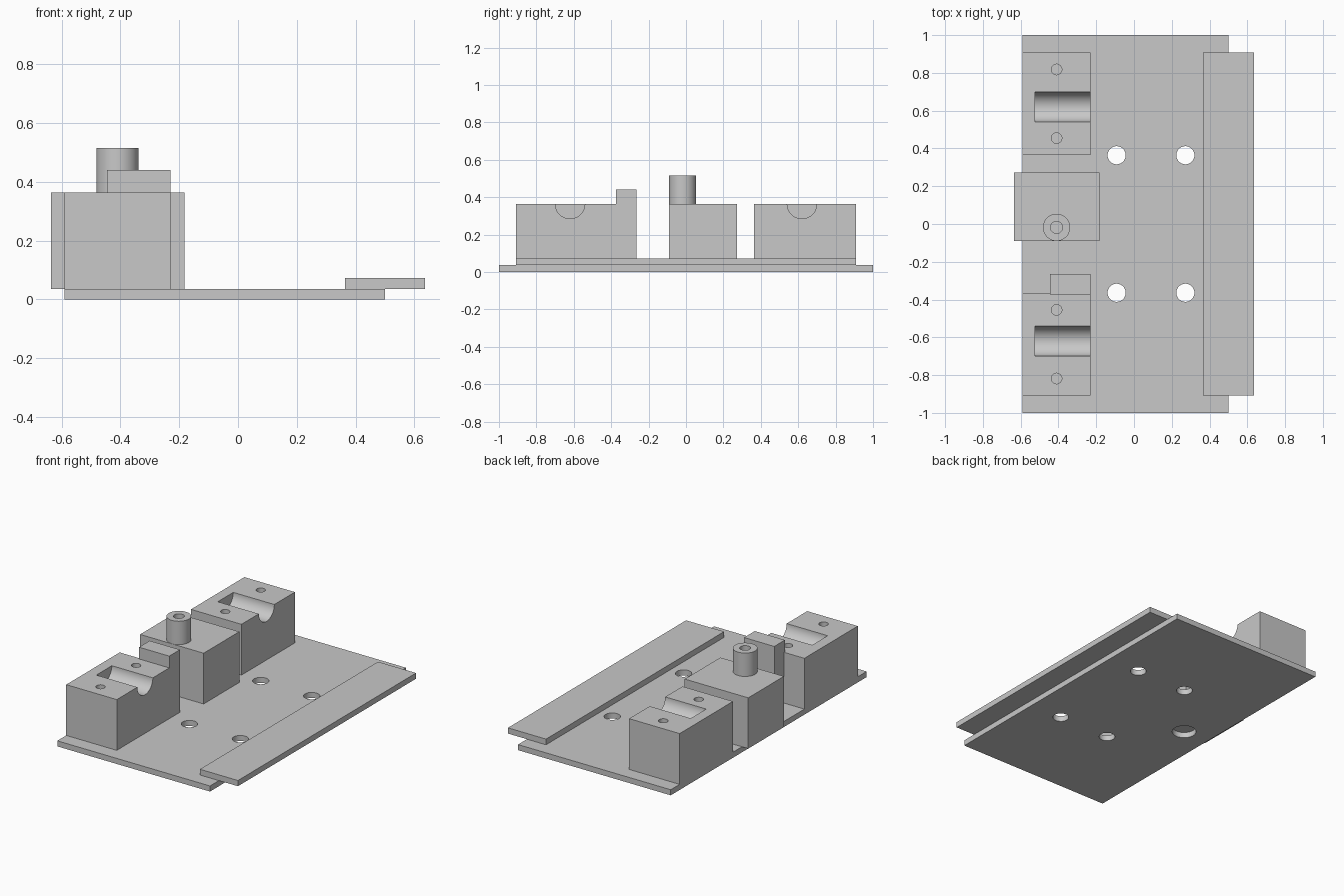
import bpy
import math

cube = bpy.data.objects.get("Cube")
if cube:
    bpy.data.objects.remove(cube, do_unlink=True)

grey = bpy.data.materials.new("light_grey")
grey.use_nodes = True
COLOUR = (0.58, 0.58, 0.58, 1)
grey.diffuse_color = COLOUR
grey.node_tree.nodes["Principled BSDF"].inputs["Base Color"].default_value = COLOUR

PLATE_TOP = 0.036
BLOCK_TOP = 0.364
BORE_X = -0.41


def box(name, xs, ys, zs):
    """Box spanning the given x, y and z ranges."""
    spans = (xs, ys, zs)
    bpy.ops.mesh.primitive_cube_add(size=1, location=[sum(s) / 2 for s in spans])
    ob = bpy.context.object
    ob.name = name
    ob.scale = [s[1] - s[0] for s in spans]
    bpy.ops.object.transform_apply(location=False, rotation=False, scale=True)
    ob.data.materials.append(grey)
    return ob


def rod(name, radius, x, y, z0, z1):
    """Upright cylinder from z0 to z1."""
    bpy.ops.mesh.primitive_cylinder_add(vertices=48, radius=radius, depth=z1 - z0,
                                        location=(x, y, (z0 + z1) / 2))
    ob = bpy.context.object
    ob.name = name
    ob.data.materials.append(grey)
    return ob


def combine(target, tool, operation="DIFFERENCE"):
    """Apply a boolean and discard the tool."""
    mod = target.modifiers.new("join_or_cut", "BOOLEAN")
    mod.operation = operation
    mod.solver = "EXACT"
    mod.object = tool
    bpy.context.view_layer.objects.active = target
    bpy.ops.object.modifier_apply(modifier=mod.name)
    bpy.data.objects.remove(tool, do_unlink=True)


def smooth(ob):
    bpy.ops.object.select_all(action="DESELECT")
    ob.select_set(True)
    bpy.context.view_layer.objects.active = ob
    bpy.ops.object.shade_smooth_by_angle(angle=math.radians(30))


# Base plate with four mounting holes and a clearance hole below the post
base = box("base_plate", (-0.591, 0.5), (-1, 1), (0, PLATE_TOP))
for x in (-0.092, 0.272):
    for y in (-0.364, 0.364):
        combine(base, rod("cutter", 0.048, x, y, -0.1, 0.1))
combine(base, rod("cutter", 0.072, BORE_X, -0.018, -0.1, 0.1))
smooth(base)

# Overhanging side strip
box("side_strip", (0.364, 0.636), (-0.909, 0.909), (PLATE_TOP, 0.073))

# Two bearing blocks, each with a half-round groove and two screw holes
for side, name in ((-1, "front_bearing_block"), (1, "back_bearing_block")):
    ys = sorted((side * 0.364, side * 0.909))
    block = box(name, (-0.591, -0.23), ys, (PLATE_TOP, BLOCK_TOP))
    if side < 0:
        # Raised stop on the inner end of the front block
        tab = box("stop", (-0.446, -0.23), (-0.373, -0.264), (PLATE_TOP, 0.44))
        combine(block, tab, "UNION")
    groove = rod("cutter", 0.079, 0, 0, -0.21, 0.21)
    groove.rotation_euler = (0, math.pi / 2, 0)
    groove.location = (-0.523 + 0.21, side * 0.62, BLOCK_TOP)
    combine(block, groove)
    for y in (0.455, 0.818):
        combine(block, rod("cutter", 0.028, BORE_X, side * y, 0.06, 0.5))
    smooth(block)

# Centre block carrying a hollow post
box("centre_block", (-0.636, -0.182), (-0.091, 0.273), (PLATE_TOP, BLOCK_TOP))
post = rod("post", 0.072, BORE_X, -0.018, BLOCK_TOP, 0.515)
combine(post, rod("cutter", 0.032, BORE_X, -0.018, 0.38, 0.6))
smooth(post)
